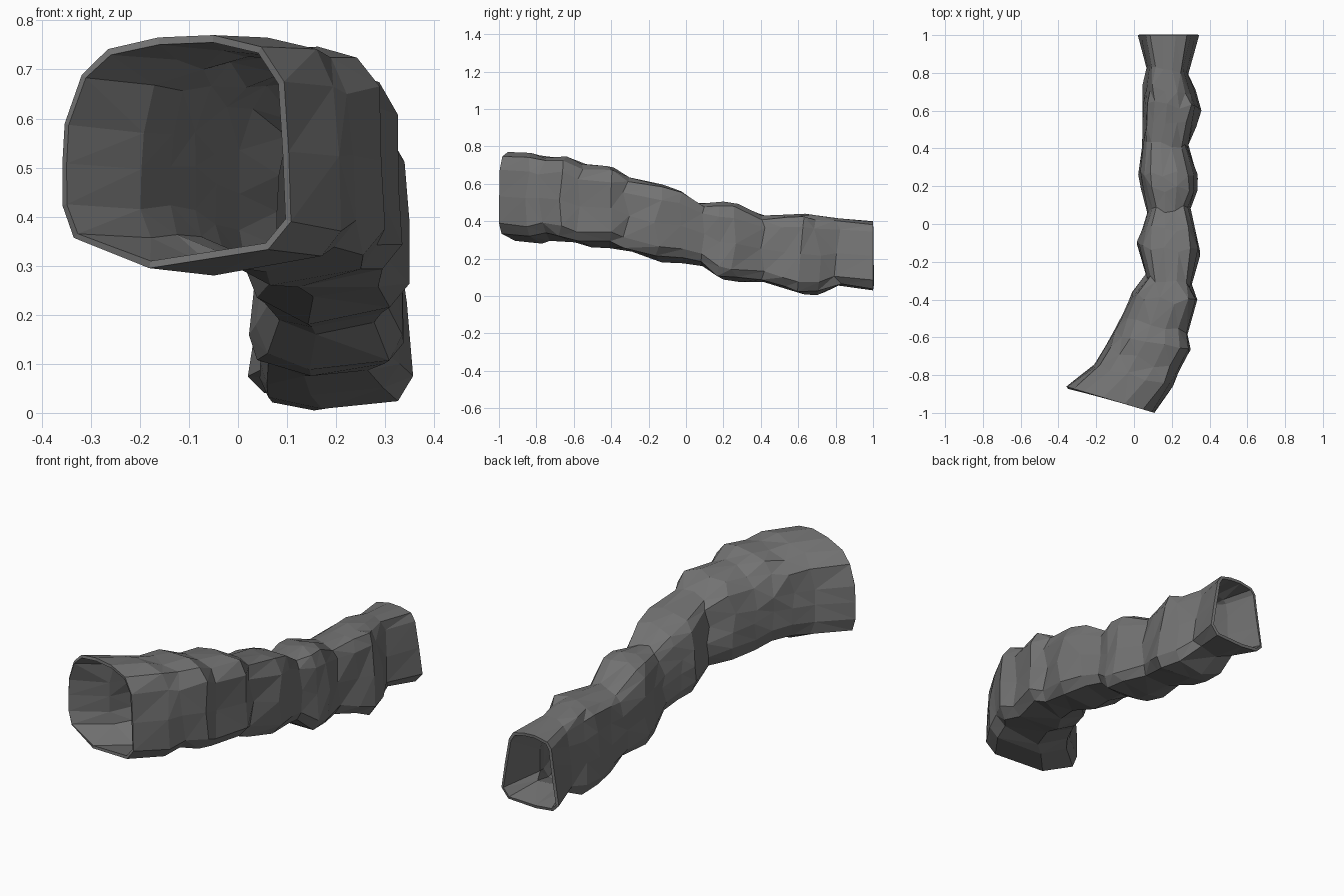
import bpy, bmesh, random
from mathutils import Vector

if "Cube" in bpy.data.objects:
    bpy.data.objects.remove(bpy.data.objects["Cube"])

random.seed(4)

# Stations from back end to front mouth: left x,y / right x,y / bottom z, top z
STATIONS = [
    (.02, 1, .345, 1, .03, .40),
    (.065, .84, .29, .81, .05, .415),
    (.045, .73, .33, .70, .005, .435),
    (.04, .64, .357, .61, .0, .44),
    (.04, .53, .33, .53, .03, .435),
    (.04, .42, .29, .42, .07, .43),
    (.02, .27, .34, .26, .07, .50),
    (.035, .18, .335, .18, .08, .505),
    (.07, .07, .30, .08, .16, .50),
    (.04, -.02, .325, -.03, .175, .565),
    (.015, -.11, .35, -.15, .18, .60),
    (.065, -.28, .305, -.32, .23, .635),
    (-.01, -.38, .335, -.42, .25, .70),
    (-.06, -.48, .285, -.58, .26, .705),
    (-.10, -.57, .30, -.68, .285, .75),
    (-.15, -.66, .24, -.78, .295, .74),
    (-.21, -.75, .21, -.85, .28, .765),
    (-.358, -.86, .108, -1.0, .295, .77),
]
# Cross-sections in 0..1 width / height: narrow-topped back, rounded mouth
BACK = [(0, .12), (.05, .4), (.1, .68), (.13, .88), (.2, .96), (.42, 1), (.62, .99),
        (.8, .95), (.87, .85), (.94, .5), (1, .15), (.88, .02), (.4, 0), (.1, .03)]
MOUTH = [(0, .27), (0, .45), (.01, .62), (.085, .83), (.2, .94), (.42, .99), (.66, 1),
         (.87, .95), (.97, .8), (.99, .5), (1, .2), (.9, .08), (.38, 0), (.05, .13)]


def clamp(v):
    return max(0, min(1, v))


def ring(bm, index):
    lx, ly, rx, ry, zb, zt = STATIONS[index]
    t = min(1, index / 11)
    j = .02 if 0 < index < len(STATIONS) - 1 else 0
    verts = []
    for b, m in zip(BACK, MOUTH):
        u = clamp(b[0] + (m[0] - b[0]) * t + random.uniform(-j, j))
        v = clamp(b[1] + (m[1] - b[1]) * t + random.uniform(-j, j))
        p = Vector((lx + (rx - lx) * u, ly + (ry - ly) * u, zb + (zt - zb) * v))
        p.y += random.uniform(-j, j)
        verts.append(bm.verts.new(p))
    return verts


# Rocky tunnel skin with uneven flat facets
bm = bmesh.new()
rings = [ring(bm, i) for i in range(len(STATIONS))]
n = len(BACK)
for a, b in zip(rings, rings[1:]):
    for k in range(n):
        q = (k + 1) % n
        bm.faces.new((a[k], b[k], b[q], a[q]))
bmesh.ops.triangulate(bm, faces=bm.faces[:], quad_method='SHORT_EDGE')
mesh = bpy.data.meshes.new("tunnel")
bm.to_mesh(mesh)
bm.free()
tunnel = bpy.data.objects.new("tunnel", mesh)
bpy.context.collection.objects.link(tunnel)

# Dark stone
stone = bpy.data.materials.new("dark_stone")
stone.diffuse_color = (.17, .17, .17, 1)
stone.use_nodes = True
stone.node_tree.nodes["Principled BSDF"].inputs["Base Color"].default_value = stone.diffuse_color
mesh.materials.append(stone)

# Thin wall giving the rims at both openings
wall = tunnel.modifiers.new("wall", 'SOLIDIFY')
wall.thickness = .015
wall.offset = -1
